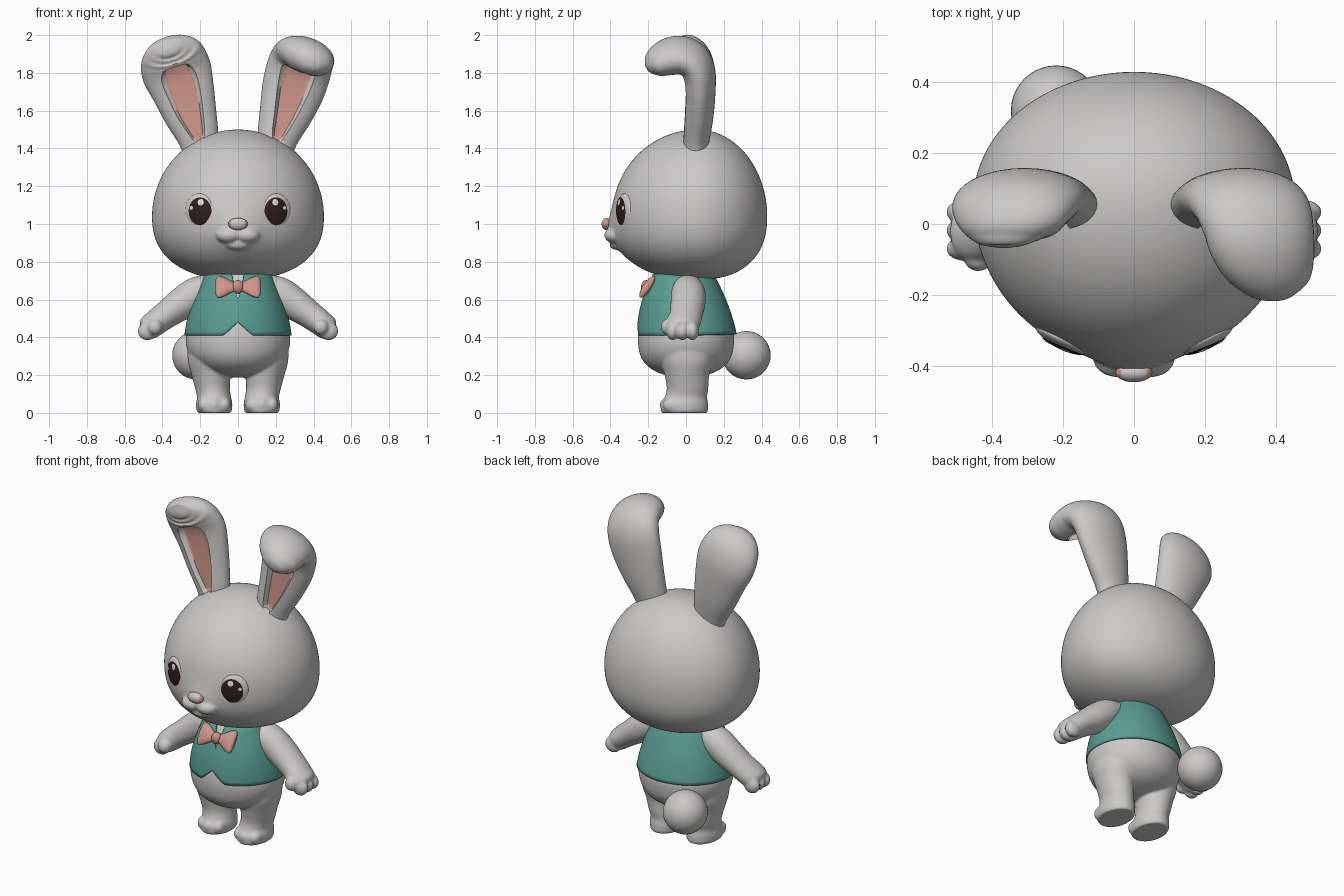
import bpy, bmesh, math
from mathutils import Vector, Matrix

if "Cube" in bpy.data.objects:
    bpy.data.objects.remove(bpy.data.objects["Cube"])


def material(name, rgb):
    m = bpy.data.materials.new(name)
    m.diffuse_color = (*rgb, 1)
    m.use_nodes = True
    m.node_tree.nodes["Principled BSDF"].inputs["Base Color"].default_value = m.diffuse_color
    return m


GREY = material("warm_grey_fur", (0.60, 0.59, 0.58))
TEAL = material("teal_cloth", (0.102, 0.342, 0.296))
PINK = material("soft_pink", (0.62, 0.305, 0.254))
BROWN = material("dark_brown", (0.032, 0.0125, 0.0125))
EYE = material("eye_grey", (0.63, 0.62, 0.60))
SHINE = material("eye_shine", (0.85, 0.82, 0.78))


def finish(name, bm, mats, matrix=None):
    if matrix:
        bm.transform(matrix)
    bmesh.ops.recalc_face_normals(bm, faces=bm.faces)
    me = bpy.data.meshes.new(name)
    bm.to_mesh(me)
    bm.free()
    for m in mats:
        me.materials.append(m)
    me.polygons.foreach_set("use_smooth", [True] * len(me.polygons))
    me.set_sharp_from_angle(angle=math.radians(55))
    ob = bpy.data.objects.new(name, me)
    bpy.context.collection.objects.link(ob)
    return ob


def ball(name, loc, radii, mat, rot=0, seg=32):
    bm = bmesh.new()
    bmesh.ops.create_uvsphere(bm, u_segments=seg, v_segments=seg // 2, radius=1)
    return finish(name, bm, [mat], Matrix.Translation(loc) @ Matrix.Rotation(rot, 4, 'Z')
                  @ Matrix.Diagonal((*radii, 1)))


def blend(name, parts, voxel, rounds):
    """Fuse overlapping closed parts into one soft skin."""
    bm = bmesh.new()
    for p in parts:
        bm.from_mesh(p.data)
        bpy.data.objects.remove(p)
    ob = finish(name, bm, [GREY])
    r = ob.modifiers.new("fuse", 'REMESH')
    r.mode, r.voxel_size, r.use_smooth_shade = 'VOXEL', voxel, True
    s = ob.modifiers.new("soften", 'SMOOTH')
    s.factor, s.iterations = 0.5, rounds
    return ob


def spline(rows, k=6):
    """Catmull-Rom through rows of (x, y, z, ru, rv)."""
    p = [rows[0]] + list(rows) + [rows[-1]]
    out = []
    for i in range(1, len(p) - 2):
        for j in range(k):
            t = j / k
            out.append([0.5 * (2 * b + (c - a) * t + (2 * a - 5 * b + 4 * c - d) * t * t
                               + (3 * b - a - 3 * c + d) * t ** 3)
                        for a, b, c, d in zip(p[i - 1], p[i], p[i + 1], p[i + 2])])
    return out + [list(rows[-1])]


def loft(name, rows, U, V=None, mats=(GREY,), seg=40, groove=None):
    """Sweep an ellipse along rows; groove(t) gives the half-width of a sunken front strip."""
    pts = spline(rows)
    U = Vector(U).normalized()
    bm = bmesh.new()
    rings = []
    for i, r in enumerate(pts):
        c = Vector(r[:3])
        tan = Vector(pts[min(i + 1, len(pts) - 1)][:3]) - Vector(pts[max(i - 1, 0)][:3])
        side = Vector(V) if V else tan.cross(U).normalized()
        w = groove(i / (len(pts) - 1)) if groove else 0
        ring = []
        for j in range(seg):
            a = 2 * math.pi * (j + 0.5) / seg
            u, v = math.cos(a), math.sin(a)
            if w and v < 0:
                s, m = math.copysign(1, u), abs(u)
                inside = m < 0.5
                u = s * (m / 0.5 * w if inside else w + (m - 0.5) / 0.5 * (1 - w))
                v = -math.sqrt(max(0, 1 - u * u))
                if inside:
                    v += (-0.55 - v) * min(1, w / 0.2)
            ring.append(bm.verts.new(c + U * u * max(r[3], 0.002) + side * v * max(r[4], 0.002)))
        rings.append((ring, w))
    for (r0, w0), (r1, w1) in zip(rings, rings[1:]):
        for j in range(seg):
            k = (j + 1) % seg
            f = bm.faces.new((r0[j], r0[k], r1[k], r1[j]))
            mid = 2 * math.pi * (j + 1) / seg
            if w0 > 0.02 and w1 > 0.02 and math.sin(mid) < 0 and abs(math.cos(mid)) < 0.5:
                f.material_index = 1
    bm.faces.new(rings[0][0])
    bm.faces.new(rings[-1][0])
    return finish(name, bm, mats)


# Head: sphere with different radii per side, fuller below, with a snout swelling
bm = bmesh.new()
bmesh.ops.create_uvsphere(bm, u_segments=96, v_segments=64, radius=1)
for v in bm.verts:
    x, y, z = v.co
    if z < 0:
        z = -max(0, 1 - math.hypot(x, y) ** 2.35) ** (1 / 2.35)
    x, y, z = 0.455 * x, 0.06 + y * (0.37 if y > 0 else 0.45), 1.04 + z * (0.46 if z > 0 else 0.335)
    if y < 0:
        y -= 0.035 * math.exp(-(x / 0.11) ** 2 - ((z - 0.95) / 0.1) ** 2)
    v.co = (x, y, z)
face = [finish("skull", bm, [GREY])]
for s in (-1, 1):
    face.append(ball("muzzle", (s * 0.05, -0.378, 0.94), (0.066, 0.055, 0.042), GREY))
face.append(ball("chin", (0, -0.37, 0.893), (0.065, 0.035, 0.03), GREY))
blend("head", face, 0.009, 3)

# Nose, pink on its sides
nose = ball("nose", (0, -0.42, 1.0), (0.052, 0.027, 0.032), GREY)
nose.data.materials.append(PINK)
for f in nose.data.polygons:
    if abs(f.normal.x) > 0.5:
        f.material_index = 1

# Eyes: shallow ellipsoid with thin iris and shine plates
ER = (0.082, 0.025, 0.091)
EYE_X, EYE_Y, EYE_Z, EYE_TURN = 0.204, -0.325, 1.07, 0.46


def eye_plate(name, s, cu, cv, ru, rv, lift, mat):
    bm = bmesh.new()
    rings = []
    for i in range(9):
        ring = []
        for j in range(32):
            a = 2 * math.pi * j / 32
            u = cu + ru * max(i, 0.05) / 8 * math.cos(a)
            v = cv + rv * max(i, 0.05) / 8 * math.sin(a)
            d = ER[1] * math.sqrt(max(0, 1 - (u / ER[0]) ** 2 - (v / ER[2]) ** 2))
            ring.append(bm.verts.new((s * u, -d - lift, v)))
        rings.append(ring)
    bm.faces.new(rings[0])
    for a, b in zip(rings, rings[1:]):
        for j in range(32):
            k = (j + 1) % 32
            bm.faces.new((a[j], a[k], b[k], b[j]))
    ob = finish(name, bm, [mat], Matrix.Translation((s * EYE_X, EYE_Y, EYE_Z))
                @ Matrix.Rotation(s * EYE_TURN, 4, 'Z'))
    if ob.data.polygons[0].normal.y > 0:
        ob.data.flip_normals()


for s in (-1, 1):
    ball("eye", (s * EYE_X, EYE_Y, EYE_Z), ER, EYE, s * EYE_TURN, 48)
    eye_plate("iris", s, -0.012, -0.003, 0.065, 0.074, 0.003, BROWN)
    eye_plate("eye_shine_large", s, -0.02, 0.045, 0.017, 0.017, 0.005, SHINE)
    eye_plate("eye_shine_small", s, 0.035, 0.015, 0.01, 0.01, 0.005, SHINE)

# Ears: shared stem, one upright tip and one folded tip
stem = [(0.19, 0.05, 1.36, 0.095, 0.06), (0.207, 0.055, 1.45, 0.108, 0.07),
        (0.248, 0.066, 1.57, 0.138, 0.079), (0.288, 0.072, 1.70, 0.165, 0.084)]
upright = [(0.322, 0.068, 1.80, 0.184, 0.088), (0.345, 0.04, 1.875, 0.176, 0.092),
           (0.355, -0.004, 1.915, 0.15, 0.085), (0.365, -0.04, 1.925, 0.105, 0.062),
           (0.368, -0.06, 1.925, 0.06, 0.037), (0.37, -0.068, 1.925, 0.005, 0.005)]
folded = [(0.317, 0.066, 1.80, 0.172, 0.09), (0.338, 0.035, 1.865, 0.168, 0.093),
          (0.353, -0.025, 1.893, 0.16, 0.095), (0.363, -0.09, 1.887, 0.15, 0.093),
          (0.375, -0.15, 1.865, 0.125, 0.08), (0.38, -0.19, 1.848, 0.08, 0.055),
          (0.383, -0.208, 1.84, 0.045, 0.03), (0.385, -0.215, 1.837, 0.005, 0.005)]


def strip(lo, hi):
    return lambda t: 0.01 + 0.47 * math.sqrt(max(0, 1 - ((2 * t - lo - hi) / (hi - lo)) ** 2))


loft("upright_ear", [(-r[0], *r[1:]) for r in stem + upright], (0.95, 0, 0.3),
     mats=(GREY, PINK), seg=48, groove=strip(0.09, 0.58))
loft("folded_ear", stem + folded, (0.95, 0, -0.3),
     mats=(GREY, PINK), seg=48, groove=strip(0.07, 0.76))

# Body and limbs, fused into one skin
skin = [loft("torso", [(0, -0.012, 0.74, 0.15, 0.14), (0, -0.015, 0.70, 0.176, 0.163),
                       (0, -0.013, 0.6, 0.22, 0.204), (0, -0.005, 0.5, 0.254, 0.234),
                       (0, 0, 0.42, 0.274, 0.253), (0, 0, 0.36, 0.275, 0.253),
                       (0, 0, 0.3, 0.254, 0.24), (0, 0, 0.25, 0.21, 0.205),
                       (0, 0, 0.21, 0.14, 0.14), (0, 0, 0.187, 0.04, 0.04)],
             (1, 0, 0), (0, 1, 0), seg=64)]
for s in (-1, 1):
    skin.append(loft("arm", [(s * x, y, z, u, v) for x, y, z, u, v in (
        (0.13, 0.01, 0.68, 0.07, 0.06), (0.22, 0.012, 0.635, 0.09, 0.085),
        (0.30, 0.01, 0.577, 0.092, 0.085), (0.38, 0, 0.52, 0.088, 0.074),
        (0.44, -0.015, 0.475, 0.092, 0.068), (0.48, -0.02, 0.442, 0.078, 0.06),
        (0.5, -0.02, 0.426, 0.03, 0.02))], (0, 1, 0)))
    for y in (-0.07, -0.018, 0.034):
        skin.append(ball("finger", (s * 0.48, y, 0.433), (0.051, 0.034, 0.049), GREY, seg=24))
    skin.append(ball("thumb", (s * 0.44, -0.098, 0.455), (0.04, 0.036, 0.042), GREY, seg=24))
    skin.append(loft("leg", [(s * x, y, z, u, v) for x, y, z, u, v in (
        (0.16, 0, 0.38, 0.105, 0.14), (0.156, 0.005, 0.28, 0.11, 0.138),
        (0.144, 0.005, 0.2, 0.102, 0.118), (0.135, 0.008, 0.13, 0.092, 0.11),
        (0.127, 0, 0.085, 0.09, 0.112), (0.126, -0.008, 0.05, 0.096, 0.125),
        (0.126, -0.008, 0.015, 0.094, 0.125), (0.126, -0.008, 0, 0.088, 0.12))],
        (1, 0, 0), (0, 1, 0)))
    for x, y in ((0.072, -0.075), (0.126, -0.092), (0.18, -0.075)):
        skin.append(ball("toe", (s * x, y, 0.042), (0.034, 0.048, 0.041), GREY, seg=24))
blend("body", skin, 0.0075, 5)
ball("tail", (-0.22, 0.32, 0.305), (0.128, 0.128, 0.128), GREY, seg=40)

# Vest: shell with a pointed notch at the hem and a V neck
bm = bmesh.new()
N, M = 128, 16
grid = []
for j in range(N):
    a = 2 * math.pi * j / N
    x, front = abs(0.27 * math.cos(a)), math.sin(a) < 0
    zb = 0.41 + max(0, 0.075 - x) * 0.95 if front else 0.41 + 0.008 * math.sin(a)
    zt = min(0.735, 0.6 + x * 2.8) if front else 0.735
    col = []
    for i in range(M + 1):
        z = zb + (zt - zb) * i / M
        t = (z - 0.41) / 0.3
        col.append(bm.verts.new(((0.284 - 0.033 * t - 0.065 * t * t) * math.cos(a),
                                 0.005 - 0.03 * t + 0.01 * t * t
                                 + (0.265 - 0.03 * t - 0.06 * t * t) * math.sin(a), z)))
    grid.append(col)
for j in range(N):
    p, q = grid[j], grid[(j + 1) % N]
    for i in range(M):
        bm.faces.new((p[i], q[i], q[i + 1], p[i + 1]))
vest = finish("vest", bm, [TEAL])
shell = vest.modifiers.new("thickness", 'SOLIDIFY')
shell.thickness, shell.offset = 0.015, -1

# Bow tie: two flared wings and a knot, leaning back
wing = [(0, 0.026, 0.016), (0.028, 0.03, 0.018), (0.07, 0.056, 0.024), (0.105, 0.068, 0.021),
        (0.118, 0.05, 0.012)]
for s in (-1, 1):
    loft("bow_wing", [(s * x, -0.205, 0.667, u, v) for x, u, v in wing],
         (0, 0.56, 0.83), mats=(PINK,))
ball("bow_knot", (0, -0.212, 0.667), (0.03, 0.026, 0.036), PINK)
